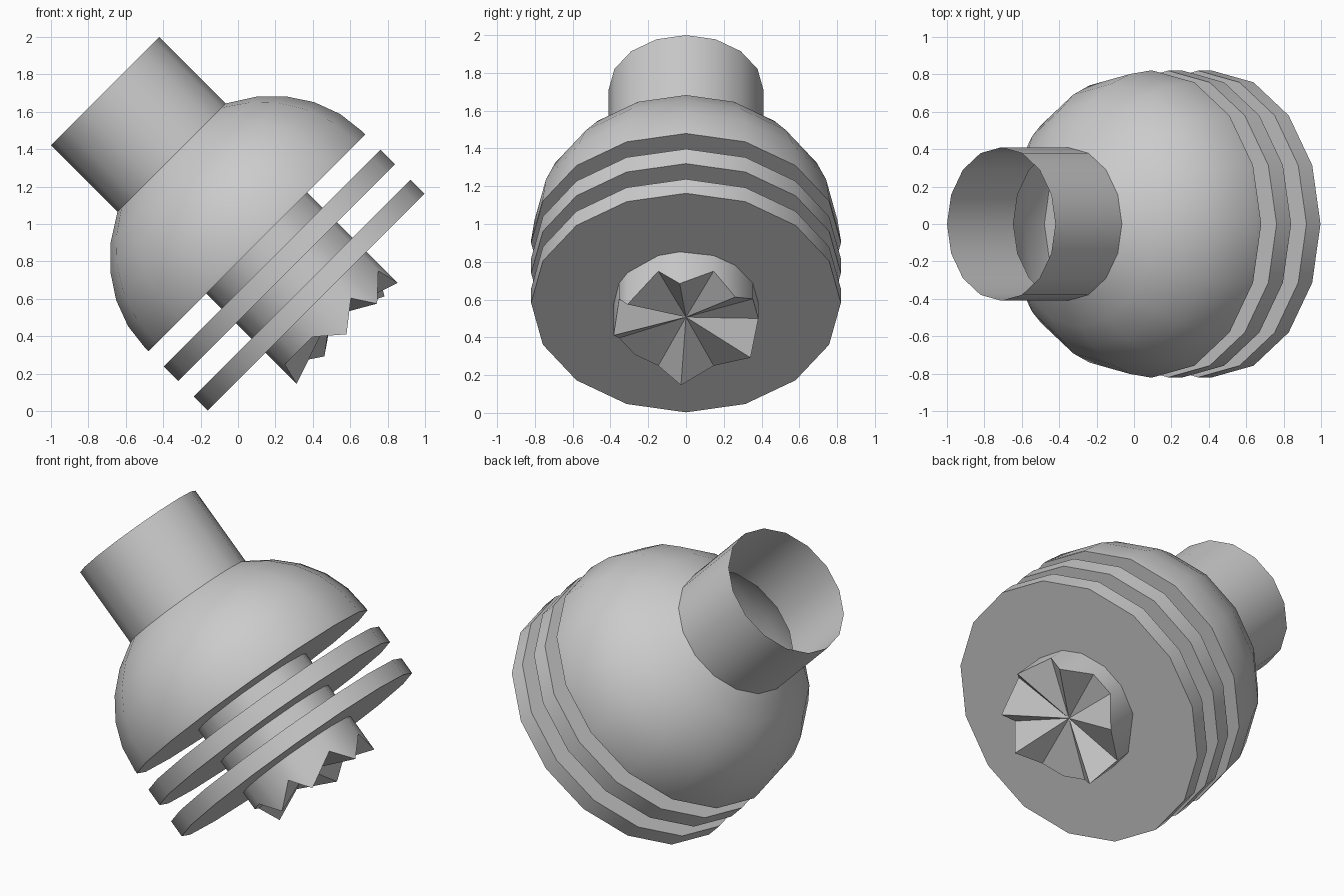
import bpy, bmesh, math
from mathutils import Matrix

if "Cube" in bpy.data.objects:
    bpy.data.objects.remove(bpy.data.objects["Cube"])

# Everything is turned about one axis leaning 45 degrees to the left
AXIS = Matrix.Translation((0.5, 0, 0.5)) @ Matrix.Rotation(math.radians(-45), 4, 'Y')
SIDES = 16


def finish(name, bm):
    bmesh.ops.recalc_face_normals(bm, faces=bm.faces[:])
    mesh = bpy.data.meshes.new(name)
    bm.to_mesh(mesh)
    bm.free()
    obj = bpy.data.objects.new(name, mesh)
    bpy.context.collection.objects.link(obj)
    obj.matrix_world = AXIS
    bpy.ops.object.select_all(action='DESELECT')
    obj.select_set(True)
    bpy.context.view_layer.objects.active = obj
    bpy.ops.object.shade_smooth_by_angle(angle=math.radians(35))
    return obj


def ring(bm, r, t):
    return [bm.verts.new((r * math.cos(math.tau * i / SIDES),
                          r * math.sin(math.tau * i / SIDES), t)) for i in range(SIDES)]


def bridge(bm, a, b):
    n = len(a)
    for i in range(n):
        j = (i + 1) % n
        bm.faces.new((a[i], a[j], b[j], b[i]))


def lathe(name, profile, cap_start=False, cap_end=False):
    bm = bmesh.new()
    rings = [ring(bm, r, t) for r, t in profile]
    for a, b in zip(rings, rings[1:]):
        bridge(bm, a, b)
    if cap_start:
        bm.faces.new(rings[0])
    if cap_end:
        bm.faces.new(rings[-1])
    return finish(name, bm)


# Bell-shaped shell with a flat floor and rim, running into the open neck
dome = [(0.82, 0.565)]
for k in range(6):
    p = math.radians(60) * k / 5
    dome.append((0.82 * math.cos(p), 0.587 + 0.718 * math.sin(p)))
lathe("bell_with_neck", dome + [(0.41, 1.711)], cap_start=True)

# Two flat discs
for name, low, high in (("upper_disc", 0.339, 0.449), ("lower_disc", 0.117, 0.223)):
    lathe(name, [(0.82, low), (0.82, high)], True, True)

# Central post with a jagged broken end: (angle, height) around the rim
jagged = [(-22.5, 0), (-5, -0.12), (22.5, 0), (43, -0.12), (67.5, 0), (90, 0),
          (117, -0.12), (157.5, 0), (184, -0.118), (202.5, 0), (225, 0),
          (247.5, 0), (269, -0.12), (292.5, 0), (306, -0.12)]
bm = bmesh.new()
low, high = [], []
for deg, t in jagged:
    x, y = 0.383 * math.cos(math.radians(deg)), 0.383 * math.sin(math.radians(deg))
    low.append(bm.verts.new((x, y, t)))
    high.append(bm.verts.new((x, y, 0.565)))
bridge(bm, low, high)
centre = bm.verts.new((0, 0, 0.01))
for i in range(len(low)):
    bm.faces.new((low[i], low[(i + 1) % len(low)], centre))
finish("jagged_post", bm)
